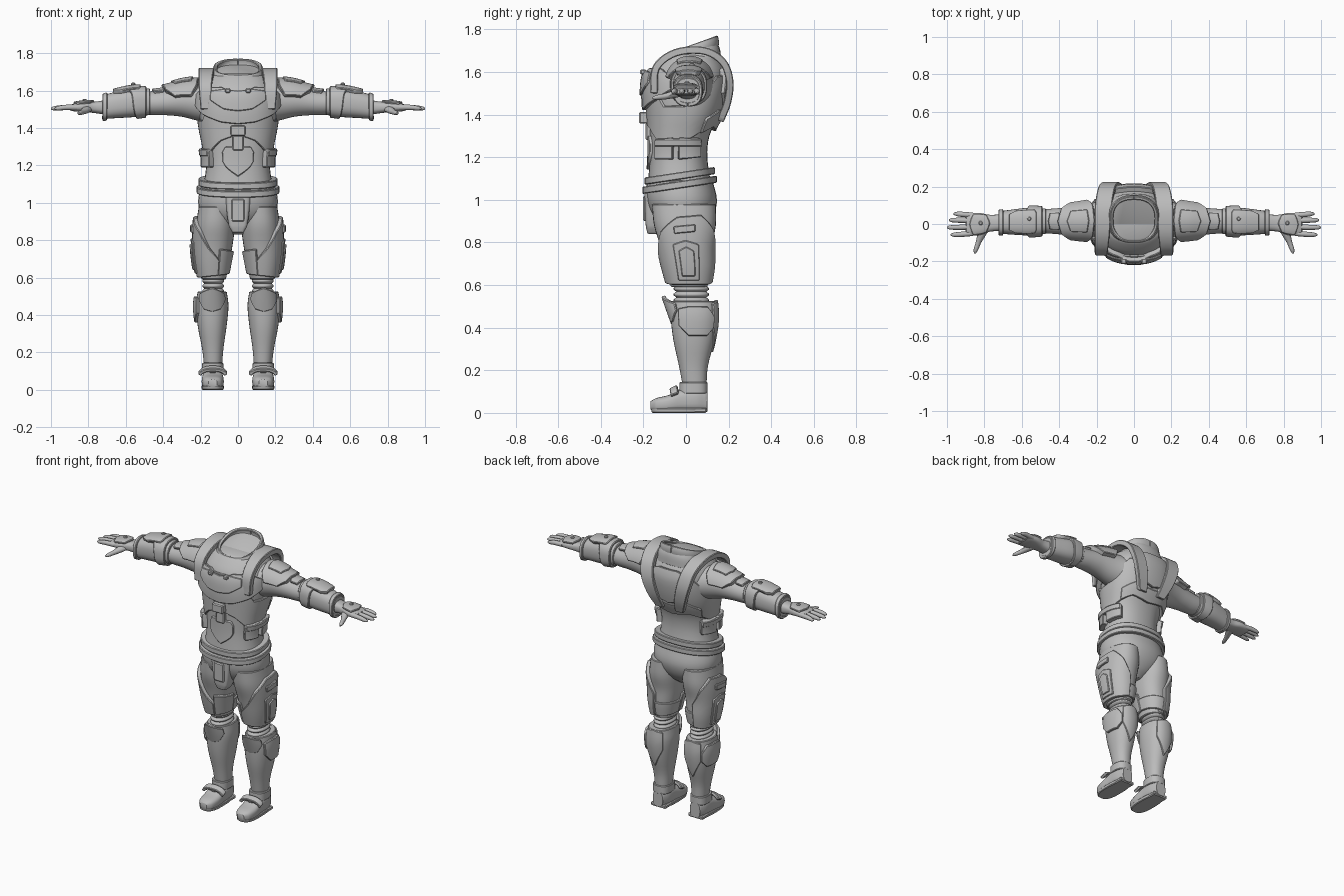
import bpy
import bmesh
from math import cos, sin, radians, copysign
from mathutils import Vector

if "Cube" in bpy.data.objects:
    bpy.data.objects.remove(bpy.data.objects["Cube"], do_unlink=True)

GREY = (0.5, 0.5, 0.5, 1)
armour_grey = bpy.data.materials.new("armour_grey")
armour_grey.use_nodes = True
armour_grey.diffuse_color = GREY
armour_grey.node_tree.nodes["Principled BSDF"].inputs["Base Color"].default_value = GREY


def sample(rows, t):
    """Smoothly interpolate rows of (t, a, b, c, d)."""
    last = len(rows) - 1
    i = 0
    while i < last - 1 and t > rows[i + 1][0]:
        i += 1

    def slope(k):
        lo, hi = rows[max(k - 1, 0)], rows[min(k + 1, last)]
        return (Vector(hi[1:]) - Vector(lo[1:])) / (hi[0] - lo[0])

    span = rows[i + 1][0] - rows[i][0]
    s = min(max((t - rows[i][0]) / span, 0), 1)
    blend = s * s * (3 - 2 * s)
    return (Vector(rows[i][1:]) * (1 - blend) + Vector(rows[i + 1][1:]) * blend
            + slope(i) * span * s * (1 - s) ** 2 - slope(i + 1) * span * s * s * (1 - s))


class Form:
    """Rounded body along an axis; rows hold position, two centres, two radii."""
    def __init__(self, axis, rows, power=2, lean=0):
        self.axis, self.rows, self.power, self.lean = axis, rows, power, lean

    def point(self, t, angle, off=0):
        cu, cv, ru, rv = sample(self.rows, t)
        c, s = cos(radians(angle)), sin(radians(angle))
        e = 2 / self.power
        u = cu + (ru + off) * copysign(abs(c) ** e, c)
        v = cv + (rv + off) * copysign(abs(s) ** e, s)
        if self.axis == "z":
            return Vector((u, v, t + self.lean * v))
        return Vector((t, u, v)) if self.axis == "x" else Vector((u, t, v))


def finish(name, bm, mirror=False, thick=0, offset=-1, bevel=0.004):
    mesh = bpy.data.meshes.new(name)
    bm.to_mesh(mesh)
    bm.free()
    mesh.materials.append(armour_grey)
    ob = bpy.data.objects.new(name, mesh)
    bpy.context.collection.objects.link(ob)
    if thick:
        mod = ob.modifiers.new("thickness", "SOLIDIFY")
        mod.thickness, mod.offset = thick, offset
    if bevel:
        mod = ob.modifiers.new("edge", "BEVEL")
        mod.width, mod.segments, mod.limit_method = bevel, 1, "ANGLE"
        mod.angle_limit = radians(50)
    if mirror:
        ob.modifiers.new("mirror", "MIRROR").use_mirror_merge = False
    bpy.ops.object.select_all(action="DESELECT")
    ob.select_set(True)
    bpy.context.view_layer.objects.active = ob
    bpy.ops.object.convert(target="MESH")
    bpy.ops.object.shade_smooth_by_angle(angle=radians(35))
    return ob


def skin(bm, grid, closed=False):
    """Join a grid of points (columns of equal length) with quads."""
    cols = [[bm.verts.new(p) for p in col] for col in grid]
    if closed:
        cols.append(cols[0])
    for a, b in zip(cols, cols[1:]):
        for k in range(len(a) - 1):
            bm.faces.new((a[k], b[k], b[k + 1], a[k + 1]))
    return cols


def loft(name, form, mirror=False, sides=32, steps=4, bevel=0.004):
    ts = [a[0] + (b[0] - a[0]) * k / steps
          for a, b in zip(form.rows, form.rows[1:]) for k in range(steps)]
    ts.append(form.rows[-1][0])
    bm = bmesh.new()
    cols = skin(bm, [[form.point(t, 360 * k / sides) for t in ts] for k in range(sides)], True)
    for end in (0, -1):
        bm.faces.new([col[end] for col in cols[:-1]])
    bmesh.ops.recalc_face_normals(bm, faces=bm.faces)
    return finish(name, bm, mirror, bevel=bevel)


def plate(name, form, cols, off=0.015, thick=None, mirror=False):
    """Armour plate hugging a form; cols hold angle, lower and upper edge."""
    outline = []
    for a, b in zip(cols, cols[1:]):
        n = max(1, round(abs(b[0] - a[0]) / 8))
        outline += [Vector(a).lerp(Vector(b), k / n) for k in range(n)]
    outline.append(Vector(cols[-1]))
    bm = bmesh.new()
    skin(bm, [[form.point(lo + (hi - lo) * k / 6, ang, off) for k in range(7)]
              for ang, lo, hi in outline])
    return finish(name, bm, mirror, thick or off + 0.012)


def both_sides(half, middle):
    """Mirror plate columns about the middle angle."""
    return half + [(2 * middle - a, lo, hi) for a, lo, hi in reversed(half) if a != middle]


def ribbon(name, rows, thick, mirror=True):
    n = 5 * rows[-1][0]
    line = [sample(rows, k / 5) for k in range(n + 1)]
    bm = bmesh.new()
    skin(bm, [[(x + w * side, y, z) for x, y, z, w in line] for side in (-1, 0, 1)])
    return finish(name, bm, mirror, thick, 0)


def box(name, centre, size, mirror=False, bevel=0.006):
    bm = bmesh.new()
    bmesh.ops.create_cube(bm, size=1)
    bmesh.ops.scale(bm, vec=size, verts=bm.verts)
    bmesh.ops.translate(bm, vec=centre, verts=bm.verts)
    return finish(name, bm, mirror, bevel=bevel)


# Torso and chest armour
torso = Form("z", [(1.06, 0, -.03, .19, .15), (1.2, 0, -.035, .17, .135), (1.3, 0, -.03, .18, .14),
                   (1.4, 0, -.01, .2, .165), (1.5, 0, 0, .21, .18), (1.6, 0, .01, .2, .175),
                   (1.67, 0, .02, .16, .13), (1.69, 0, .02, .12, .1)], 2.3)
loft("torso", torso)
plate("cuirass", torso, both_sides([(-270, 1.38, 1.6), (-225, 1.33, 1.58), (-180, 1.26, 1.44),
                                    (-150, 1.25, 1.44), (-115, 1.33, 1.6), (-90, 1.36, 1.6)], -90), .012)
plate("breastplate", torso, both_sides([(-165, 1.52, 1.58), (-140, 1.47, 1.62), (-110, 1.43, 1.62),
                                        (-90, 1.42, 1.58)], -90), .03)
plate("upper_chest_panel", torso, both_sides([(-125, 1.55, 1.6), (-105, 1.5, 1.61), (-90, 1.49, 1.6)], -90), .038)
plate("back_plate", torso, both_sides([(58, 1.5, 1.62), (75, 1.43, 1.64), (90, 1.41, 1.64)], 90), .03)
plate("lower_back_plate", torso, both_sides([(35, 1.31, 1.38), (60, 1.34, 1.42), (90, 1.32, 1.4)], 90), .022)
plate("belly_plate", torso, both_sides([(-114, 1.22, 1.27), (-108, 1.19, 1.3), (-90, 1.14, 1.3)], -90), .012)
box("chest_buckle", (0, -.195, 1.385), (.08, .05, .055))
box("belly_strap", (0, -.175, 1.32), (.06, .03, .08))
box("chest_clips", (.055, -.2, 1.6), (.03, .03, .025), True)
plate("front_pouches", torso, [(-42, 1.19, 1.28), (-8, 1.19, 1.29)], .03, mirror=True)
plate("rear_pouches", torso, [(0, 1.19, 1.29), (38, 1.2, 1.28)], .03, mirror=True)
plate("pouch_flaps", torso, [(-40, 1.25, 1.285), (36, 1.25, 1.285)], .034, mirror=True)

# Straps running over the shoulders and converging on the back
ribbon("shoulder_straps", [(0, .17, -.15, 1.5, .03), (1, .175, -.14, 1.62, .035), (2, .17, -.05, 1.69, .04),
                           (3, .165, .08, 1.7, .045), (4, .15, .17, 1.65, .045), (5, .13, .205, 1.56, .045),
                           (6, .1, .195, 1.46, .04), (7, .07, .16, 1.37, .03)], .035)

# Collar around the open neck
gorget = Form("z", [(1.59, 0, .0, .165, .165), (1.65, 0, .015, .15, .145), (1.69, 0, .02, .135, .125)], 2.6, .35)
loft("gorget", gorget, sides=24)
collar = Form("z", [(1.63, 0, .02, .13, .125), (1.69, 0, .022, .135, .13), (1.72, 0, .025, .125, .12)], 2.4, .35)
plate("collar", collar, [(-270, 1.63, 1.72), (90, 1.63, 1.72)], .003, .02)
plate("chin_guard", gorget, both_sides([(-130, 1.61, 1.66), (-112, 1.58, 1.67), (-90, 1.58, 1.67)], -90), .015)

# Belt and hips
for name, low, wide in (("lower_belt", 1.058, .222), ("upper_belt", 1.1, .212)):
    loft(name, Form("z", [(low, 0, -.03, wide, wide - .047), (low + .034, 0, -.03, wide, wide - .047)],
                    2.3, .15), steps=1)
pelvis = Form("z", [(.83, 0, -.01, .04, .05), (.87, 0, -.01, .11, .1), (.93, 0, -.015, .19, .145),
                    (1.0, 0, -.02, .213, .165), (1.09, 0, -.03, .2, .155)], 2.2)
loft("pelvis", pelvis)
codpiece = Form("z", [(.84, 0, -.145, .03, .035), (.88, 0, -.145, .05, .044), (1.04, 0, -.145, .07, .05)], 5)
loft("codpiece", codpiece)
box("codpiece_panel", (0, -.193, .96), (.07, .016, .12))

# Thighs with outer guards
thigh = Form("z", [(.59, .13, .015, .065, .085), (.68, .13, .01, .083, .105), (.78, .125, 0, .097, .12),
                   (.88, .12, -.005, .103, .145), (.98, .115, -.01, .095, .15)], 2.2)
loft("thighs", thigh, True)
plate("thigh_guards", thigh, [(-105, .61, .69), (-75, .605, .76), (-45, .6, .85), (-10, .6, .92),
                              (25, .6, .93), (55, .6, .86), (85, .61, .76)], .022, mirror=True)
plate("inner_thigh_cuffs", thigh, [(-178, .62, .74), (-105, .61, .75)], .014, mirror=True)
plate("rear_thigh_cuffs", thigh, [(85, .61, .7), (182, .62, .7)], .012, mirror=True)
for name, low, high, wide in (("guard_frames", .62, .81, 22), ("guard_insets", .64, .78, 12)):
    plate(name, thigh, [(-wide, low, high - .02), (0, low, high), (wide, low, high - .02)],
          .03 + (22 - wide) * .0007, mirror=True)
plate("guard_studs", thigh, [(-16, .84, .875), (14, .85, .885)], .034, mirror=True)

# Ribbed knees
for i in range(4):
    z = .515 + i * .027
    loft("knee_ring_" + str(i + 1), Form("z", [(z, .132, .025, .048, .07), (z + .013, .132, .025, .06, .085),
                                               (z + .027, .132, .025, .048, .07)], 2.2), True, 24, 3)

# Shins, knee guards and outer calf pads
shin = Form("z", [(.13, .133, .04, .048, .056), (.22, .135, .035, .057, .068), (.34, .138, .037, .077, .096),
                  (.45, .138, .038, .087, .11), (.525, .138, .035, .078, .107)], 2.2)
loft("shins", shin, True)
plate("knee_guards", Form("z", [(.41, .138, .03, .08, .09), (.48, .138, .025, .08, .11),
                                (.545, .138, .02, .07, .128)], 2.2),
      both_sides([(-145, .48, .515), (-120, .43, .53), (-90, .415, .545)], -90), .008, .02, True)
plate("calf_pads", shin, [(-35, .41, .49), (-10, .36, .5), (30, .36, .5), (50, .4, .45)], .016, mirror=True)
plate("calf_backs", shin, both_sides([(50, .4, .515), (90, .28, .53)], 90), .008, mirror=True)

# Boots
foot = Form("y", [(-.166, .135, .035, .024, .02), (-.14, .135, .037, .048, .032), (-.08, .135, .043, .059, .041),
                  (-.02, .135, .057, .055, .053), (.05, .135, .06, .052, .056), (.1, .135, .055, .036, .05)], 2.8)
loft("boots", foot, True)
sole = Form("z", [(0, .135, -.035, .058, .125), (.022, .135, -.034, .061, .131)], 2.8)
loft("boot_soles", sole, True, steps=1)
box("boot_heels", (.135, .055, .012), (.108, .085, .024), True)
ankle = Form("z", [(.09, .135, .035, .056, .066), (.145, .135, .035, .057, .066)], 2.6)
loft("ankle_cuffs", ankle, True, steps=1)
plate("instep_straps", foot, [(25, -.07, -.035), (155, -.07, -.035)], .008, mirror=True)
box("boot_buckles", (.135, -.045, .1), (.04, .05, .02), True)

# Upper arms and shoulder pads
upper_arm = Form("x", [(.14, .02, 1.53, .12, .11), (.22, .018, 1.54, .095, .1), (.3, .015, 1.545, .082, .085),
                       (.38, .015, 1.538, .072, .07), (.45, .015, 1.533, .066, .064), (.52, .015, 1.535, .062, .06)])
loft("upper_arms", upper_arm, True)
plate("shoulder_pads", upper_arm, both_sides([(15, .25, .34), (45, .22, .39), (90, .21, .41)], 90), .03, mirror=True)
plate("shoulder_ridges", upper_arm, both_sides([(60, .25, .34), (90, .24, .36)], 90), .038, mirror=True)
plate("bicep_plates", upper_arm, both_sides([(55, .4, .45), (90, .39, .46)], 90), .014, mirror=True)

# Forearm gauntlets
forearm = Form("x", [(.47, .015, 1.54, .068, .07), (.56, .013, 1.535, .074, .077), (.66, .01, 1.522, .066, .07),
                     (.725, .008, 1.51, .058, .063)], 2.5)
loft("forearms", forearm, True)
plate("elbow_guards", forearm, both_sides([(-90, .49, .54), (30, .49, .57), (90, .49, .6)], 90), .012, mirror=True)
plate("gauntlet_plates", forearm, both_sides([(50, .53, .63), (65, .52, .67), (90, .52, .67)], 90), .02, mirror=True)
plate("wrist_cuffs", forearm, [(-90, .7, .725), (270, .7, .725)], .01, mirror=True)
loft("gauntlet_bolts", Form("z", [(1.61, .56, .028, .011, .011), (1.642, .56, .028, .011, .011)]), True, 12, 1)

# Hands
hand = Form("x", [(.7, .008, 1.51, .045, .04), (.77, .004, 1.51, .045, .03), (.82, 0, 1.512, .058, .027),
                  (.87, -.002, 1.51, .06, .022), (.9, -.002, 1.508, .055, .014)], 2.6)
loft("hands", hand, True)
plate("hand_plates", hand, both_sides([(40, .79, .86), (90, .77, .88)], 90), .01, mirror=True)
loft("hand_bolts", Form("z", [(1.53, .82, .005, .011, .011), (1.556, .82, .005, .011, .011)]), True, 12, 1)
for finger, y, tip in (("index", -.05, .98), ("middle", -.016, 1), ("ring", .018, .99), ("little", .047, .965)):
    loft(finger + "_fingers", Form("x", [(.86, y, 1.51, .014, .015), (.92, y * 1.1, 1.51, .014, .014),
                                         (tip - .015, y * 1.15, 1.505, .011, .011), (tip, y * 1.15, 1.503, .004, .004)]),
         True, 12, 3, 0)
loft("thumbs", Form("y", [(-.157, .85, 1.478, .005, .005), (-.14, .846, 1.48, .012, .011),
                          (-.1, .832, 1.485, .015, .014), (-.06, .815, 1.495, .023, .018),
                          (-.02, .8, 1.505, .03, .02)]), True, 12, 3, 0)
